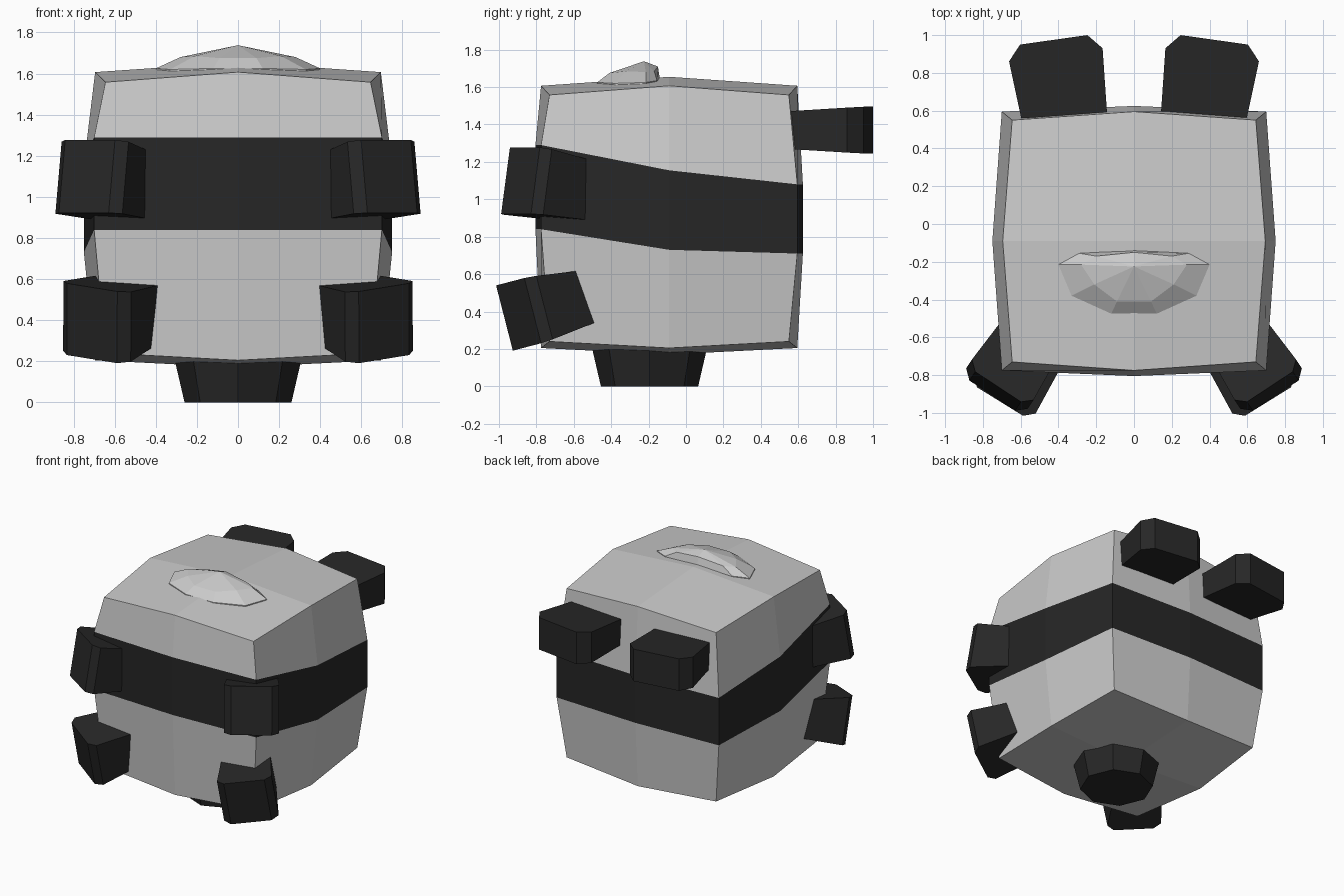
import bpy
from math import radians
from mathutils import Matrix, Vector

if "Cube" in bpy.data.objects:
    bpy.data.objects.remove(bpy.data.objects["Cube"])

black = bpy.data.materials.new("black")
black.diffuse_color = (0.02, 0.02, 0.02, 1)
black.use_nodes = True
black.node_tree.nodes["Principled BSDF"].inputs["Base Color"].default_value = black.diffuse_color


def loft(name, rings, bottom=None, top=None, step=1, mat=None, mirror=False):
    """Skin counter-clockwise rings upwards. A cap is None, 'flat' or a centre point."""
    n = len(rings[0])
    verts = [tuple(p) for r in rings for p in r]
    faces = [(k * n + i, k * n + (i + 1) % n, (k + 1) * n + (i + 1) % n, (k + 1) * n + i)
             for k in range(len(rings) - 1) for i in range(n)]
    for cap, base, flip in ((bottom, 0, True), (top, (len(rings) - 1) * n, False)):
        if cap is None:
            continue
        if cap == 'flat':
            new = [list(range(base, base + n))]
        else:
            verts.append(cap)
            new = [[base + (i + j) % n for j in range(step + 1)] + [len(verts) - 1]
                   for i in range(step - 1, n, step)]
        faces += [f[::-1] if flip else f for f in new]
    me = bpy.data.meshes.new(name)
    me.from_pydata(verts, [], faces)
    me.update()
    ob = bpy.data.objects.new(name, me)
    bpy.context.collection.objects.link(ob)
    if mat:
        me.materials.append(mat)
    if mirror:
        ob.modifiers.new("Mirror", 'MIRROR').use_mirror_merge = False
    return ob


# Body: a bulged cube cut by a tilted dark band
CY = -0.09
SIDES = [(-1, -1), (0, -1), (1, -1), (1, 0), (1, 1), (0, 1), (-1, 1), (-1, 0)]


def band_ring(front, side, back):
    ring = []
    for sx, sy in SIDES:
        x = sx * (0.70 if sy else 0.75)
        y = CY + sy * (0.685 if sx else 0.715)
        ring.append((x, y, (side, back, front)[sy]))
    return ring


def edge_ring(z_corner, z_mid):
    return [(sx * (0.645 if sy else 0.695), CY + sy * (0.64 if sx else 0.685),
             z_corner if sx and sy else z_mid) for sx, sy in SIDES]


low = band_ring(0.84, 0.73, 0.71)
high = band_ring(1.29, 1.155, 1.08)
loft("lower_body", [edge_ring(0.24, 0.205), low], bottom=(0, CY, 0.17), step=2)
loft("body_band", [low, high], mat=black)
loft("upper_body", [high, edge_ring(1.558, 1.607)], top=(0, CY, 1.655), step=2)


# Limbs: flared blocks with a chamfered outer end, mirrored to both sides
def limb(name, end, yaw, pitch, roll, half_w, half_base, chamfer, t_end, t_base, length):
    cu, cv = chamfer
    outline = [(-half_base, -length), (half_base, -length), (half_w, -cv),
               (half_w - cu, 0), (cu - half_w, 0), (-half_w, -cv)]
    m = (Matrix.Translation(end) @ Matrix.Rotation(radians(yaw), 4, 'Z')
         @ Matrix.Rotation(radians(pitch), 4, 'X') @ Matrix.Rotation(radians(roll), 4, 'Y'))
    rings = [[m @ Vector((u, v, s * (t_end + (t_base - t_end) * -v / length) / 2))
              for u, v in outline] for s in (-1, 1)]
    loft(name, rings, 'flat', 'flat', mat=black, mirror=True)


limb("ears", (0.425, 0.975, 1.37), -8, 0, 0, 0.25, 0.22, (0.07, 0.08), 0.25, 0.19, 0.50)
limb("upper_paws", (0.735, -0.885, 1.10), -146.6, 9, 0, 0.195, 0.165, (0.05, 0.045), 0.36, 0.30, 0.48)
limb("lower_paws", (0.71, -0.895, 0.385), -146.6, -12, 8, 0.195, 0.165, (0.05, 0.045), 0.36, 0.26, 0.48)

# Stub underneath: tapered octagon
bpy.ops.mesh.primitive_cone_add(vertices=8, radius1=0.26, radius2=0.325, depth=0.28,
                                location=(0, -0.195, 0.14))
stub = bpy.context.object
stub.name = "bottom_stub"
stub.scale.y = 1.0
stub.data.materials.append(black)


# Tail on top: faceted half-dome
def mirrored(half):
    # half runs clockwise from the back centre; reversed gives a full CCW loop
    return [Vector((-x, y, z)) for x, y, z in half] + [Vector(p) for p in half[:0:-1]]


rim = mirrored([(0, -0.14, 1.645), (0.29, -0.155, 1.635), (0.40, -0.215, 1.625),
                (0.33, -0.38, 1.62), (0.12, -0.475, 1.625)])
crown = mirrored([(0, -0.15, 1.71), (0.20, -0.17, 1.685), (0.28, -0.215, 1.68),
                  (0.21, -0.32, 1.685), (0.09, -0.41, 1.675)])
base = [p - Vector((0, 0, 0.05)) for p in rim]
loft("tail", [base, rim, crown], bottom='flat', top=(0, -0.225, 1.738))
